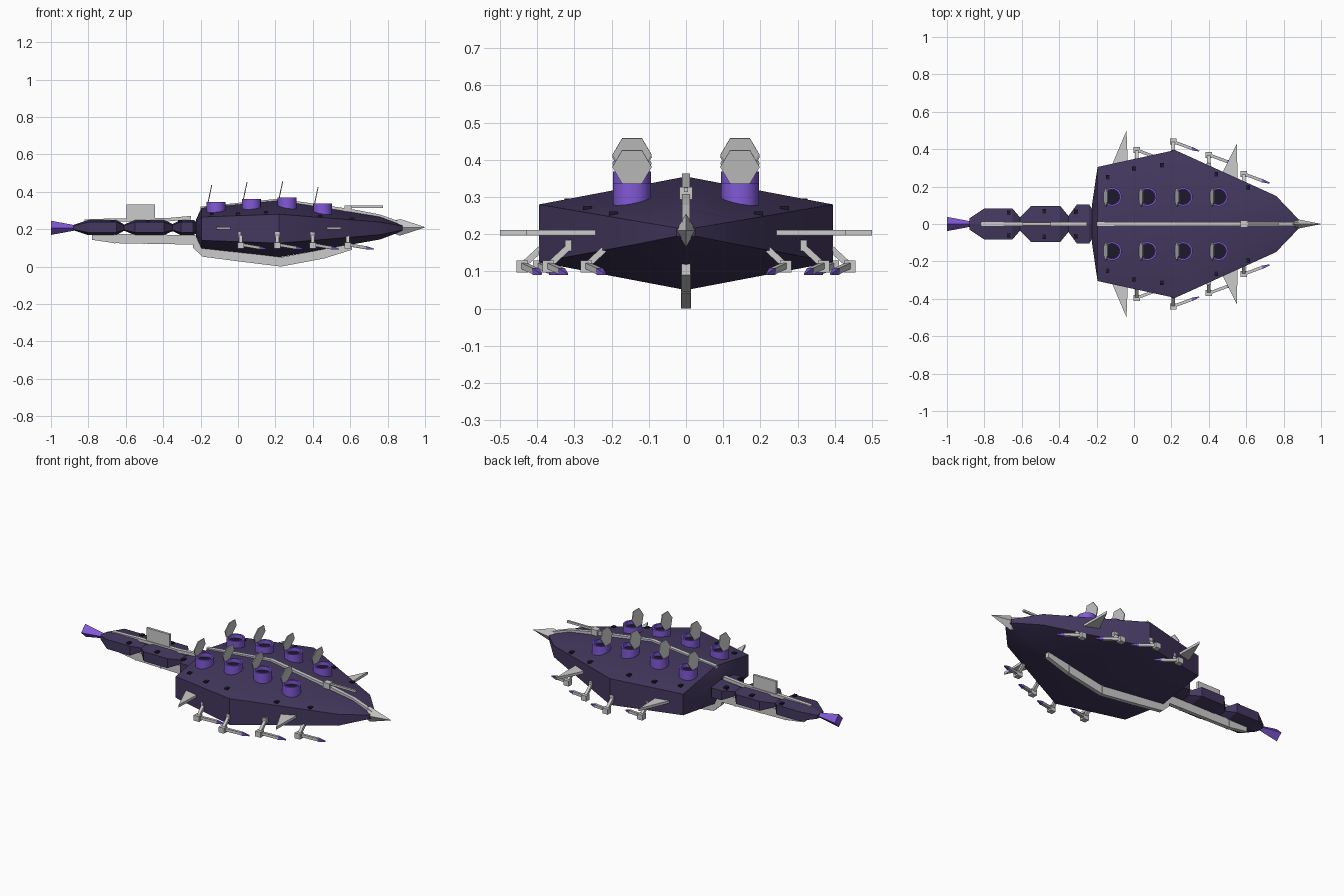
import bpy, bmesh
from math import cos, sin, pi, radians
from mathutils import Vector, Matrix

if "Cube" in bpy.data.objects:
    bpy.data.objects.remove(bpy.data.objects["Cube"])


def material(name, rgb):
    m = bpy.data.materials.new(name)
    m.diffuse_color = (*rgb, 1)
    m.use_nodes = True
    m.node_tree.nodes["Principled BSDF"].inputs["Base Color"].default_value = m.diffuse_color
    return m


DARK = material("dark_violet", (0.058, 0.04, 0.115))
PURPLE = material("bright_violet", (0.22, 0.1, 0.68))
BLACK = material("black_violet", (0.012, 0.01, 0.025))


def finish(bm, name, mat=None, smooth=None):
    bmesh.ops.recalc_face_normals(bm, faces=bm.faces)
    me = bpy.data.meshes.new(name)
    bm.to_mesh(me)
    bm.free()
    ob = bpy.data.objects.new(name, me)
    bpy.context.collection.objects.link(ob)
    if mat:
        me.materials.append(mat)
    if smooth:
        bpy.ops.object.select_all(action='DESELECT')
        ob.select_set(True)
        bpy.context.view_layer.objects.active = ob
        bpy.ops.object.shade_smooth_by_angle(angle=radians(smooth))
    return ob


def loft(name, rings, mat=None, smooth=None):
    bm = bmesh.new()
    rows = [[bm.verts.new(p) for p in r] for r in rings]
    n = len(rows[0])
    for a, b in zip(rows, rows[1:]):
        for i in range(n):
            j = (i + 1) % n
            bm.faces.new((a[i], a[j], b[j], b[i]))
    bm.faces.new(rows[0])
    bm.faces.new(rows[-1])
    return finish(bm, name, mat, smooth)


def section(x, w, top, hi, lo, bot):
    return [(x, 0, top), (x, w, hi), (x, w, lo), (x, 0, bot), (x, -w, lo), (x, -w, hi)]


def circle(c, r, z, n):
    return [(c[0] + r * cos(2 * pi * i / n), c[1] + r * sin(2 * pi * i / n), z) for i in range(n)]


def bar(name, a, b, w, h, mat=None, taper=1.0):
    # box between two points, w wide and h high
    a, b = Vector(a), Vector(b)
    q = (b - a).to_track_quat('X', 'Z')
    corners = [(-w, -h), (w, -h), (w, h), (-w, h)]
    return loft(name, [[p + q @ Vector((0, y * s / 2, z * s / 2)) for y, z in corners]
                       for p, s in ((a, 1), (b, taper))], mat)


def chain(name, pts, w, h):
    # continuous strip along the centre line
    return loft(name, [[(x, -w / 2, z - h / 2), (x, w / 2, z - h / 2),
                        (x, w / 2, z + h / 2), (x, -w / 2, z + h / 2)] for x, z in pts])


# main hull
HULL = [(-0.225, 0.10, 0.25, 0.24, 0.17, 0.16), (-0.195, 0.305, 0.315, 0.265, 0.14, 0.095),
        (0.22, 0.395, 0.355, 0.28, 0.125, 0.05), (0.76, 0.15, 0.268, 0.238, 0.17, 0.145),
        (0.88, 0.025, 0.222, 0.217, 0.195, 0.19)]
loft("main_hull", [section(*s) for s in HULL], DARK, 30)


def hull_z(x, y):
    for a, b in zip(HULL, HULL[1:]):
        if a[0] <= x <= b[0]:
            t = (x - a[0]) / (b[0] - a[0])
            w, top, hi = (a[k] + t * (b[k] - a[k]) for k in (1, 2, 3))
            return top + (hi - top) * abs(y) / w


# tail segments
for x0, x1, x2, x3, w in ((-0.36, -0.305, -0.24, -0.19, 0.105), (-0.615, -0.55, -0.395, -0.34, 0.097),
                          (-0.88, -0.80, -0.65, -0.605, 0.083)):
    e = 0.03
    loft("tail_segment", [section(x0, e, 0.222, 0.218, 0.198, 0.194), section(x1, w, 0.25, 0.238, 0.182, 0.168),
                          section(x2, w, 0.25, 0.238, 0.182, 0.168),
                          section(x3, e, 0.222, 0.218, 0.198, 0.194)], DARK)

# flared tail tip and nose spike
loft("tail_flare", [[(x, r * cos(k * pi / 2), 0.207 + r * sin(k * pi / 2)) for k in range(4)]
                    for x, r in ((-1.0, 0.038), (-0.86, 0.012))], PURPLE)
loft("nose_spike", [[(x, 0.6 * r * cos(k * pi / 2), 0.21 + r * sin(k * pi / 2)) for k in range(4)]
                    for x, r in ((0.80, 0.02), (0.865, 0.045), (1.0, 0.001))])

# spine ridges and keel
chain("hull_ridge", [(-0.2, 0.31), (0.22, 0.353), (0.62, 0.295), (0.76, 0.268), (0.88, 0.225)], 0.022, 0.02)
chain("tail_ridge", [(-0.82, 0.243), (-0.65, 0.249), (-0.38, 0.25), (-0.25, 0.262)], 0.022, 0.018)
chain("tail_keel", [(-0.78, 0.168), (-0.66, 0.15), (-0.21, 0.142), (-0.15, 0.10)], 0.024, 0.05)
chain("hull_keel", [(-0.24, 0.125), (-0.19, 0.078), (0, 0.053), (0.23, 0.025), (0.46, 0.068), (0.61, 0.115)], 0.024, 0.05)
for x, z in ((-0.66, 0.15), (-0.5, 0.147), (-0.33, 0.144), (0, 0.053), (0.23, 0.026), (0.46, 0.068)):
    bar("keel_joint", (x - 0.004, 0, z), (x + 0.004, 0, z), 0.028, 0.052)

# tail fin plate
bar("tail_plate", (-0.595, 0, 0.29), (-0.445, 0, 0.29), 0.014, 0.086)

# bow gun on the ridge
bar("bow_gun_mount", (0.57, 0, 0.31), (0.61, 0, 0.31), 0.036, 0.034)
bar("bow_gun_barrel", (0.59, 0, 0.32), (0.775, 0, 0.32), 0.012, 0.012)

for s in (1, -1):
    # open silos with raised hexagonal lids
    for x, top in ((-0.117, 0.345), (0.072, 0.362), (0.263, 0.368), (0.452, 0.336)):
        c = (x, s * 0.145)
        base = hull_z(*c) - 0.045
        loft("silo", [circle(c, 0.051, base, 16), circle(c, 0.051, top, 16), circle(c, 0.041, top, 16),
                      circle(c, 0.041, top - 0.03, 16)], PURPLE, 30)
        loft("silo_floor", [circle(c, 0.0405, top - 0.031, 16), circle(c, 0.0405, top - 0.022, 16)], BLACK)
        lid = loft("silo_lid", [circle((0, 0), 0.053, z, 6) for z in (-0.0025, 0.0025)])
        lid.matrix_world = (Matrix.Translation((x - 0.033, c[1], top + 0.045))
                            @ Matrix.Rotation(radians(-78), 4, 'Y') @ Matrix.Rotation(pi / 2, 4, 'Z'))

    # swept side fins
    for tri in (((-0.15, 0.24), (-0.03, 0.24), (-0.04, 0.5)), ((0.455, 0.24), (0.555, 0.18), (0.55, 0.43))):
        loft("side_fin", [[(x, s * y, z) for x, y in tri] for z in (0.197, 0.212)])

    # side guns on jointed arms
    for x, y in ((0.015, 0.395), (0.21, 0.44), (0.40, 0.37), (0.587, 0.268)):
        bar("gun_mount", (x - 0.012, s * (y - 0.06), 0.17), (x + 0.012, s * (y - 0.06), 0.17), 0.03, 0.03)
        bar("gun_arm", (x, s * (y - 0.065), 0.175), (x, s * y, 0.115), 0.017, 0.017)
        bar("gun_joint", (x - 0.017, s * y, 0.113), (x + 0.017, s * y, 0.113), 0.032, 0.032)
        bar("gun_barrel", (x, s * y, 0.117), (x + 0.1, s * (y - 0.037), 0.1), 0.016, 0.016)
        bar("gun_tip", (x + 0.098, s * (y - 0.036), 0.1), (x + 0.138, s * (y - 0.05), 0.093), 0.018, 0.018, PURPLE, 0.3)

    # small dark hatches
    spots = [(x, y, hull_z(x, y)) for x, y in ((0, 0.295), (0.15, 0.315), (0.44, 0.265), (0.61, 0.195), (-0.14, 0.25))]
    spots += [(-0.31, 0.065, 0.243), (-0.48, 0.068, 0.242), (-0.67, 0.06, 0.242)]
    for x, y, z in spots:
        bar("hatch", (x - 0.01, s * y, z), (x + 0.01, s * y, z), 0.024, 0.014, BLACK)
